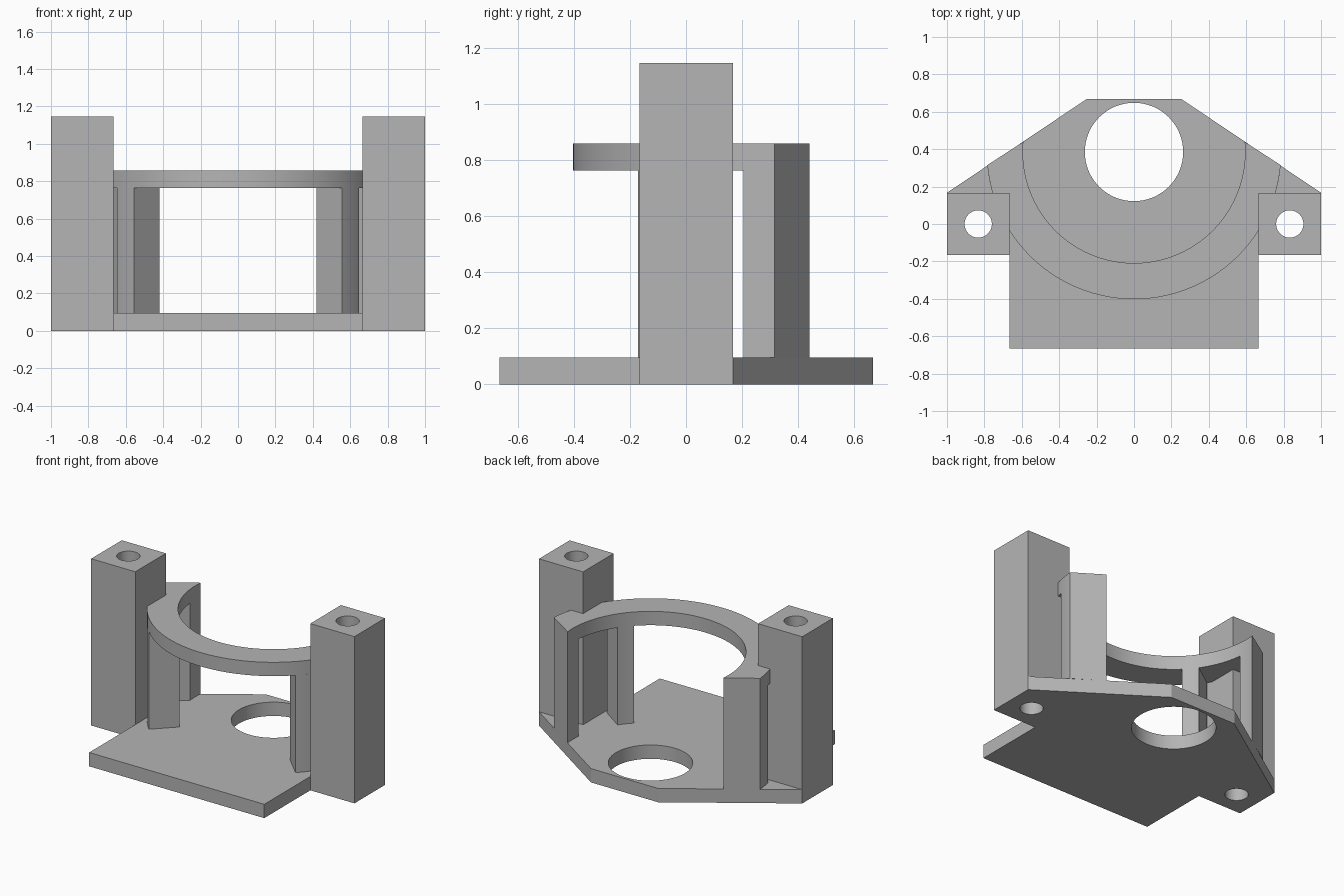
import bpy, bmesh
from math import cos, sin, radians

if "Cube" in bpy.data.objects:
    bpy.data.objects.remove(bpy.data.objects["Cube"], do_unlink=True)

grey = bpy.data.materials.new("plain_grey")
grey.use_nodes = True
grey.diffuse_color = (0.46, 0.46, 0.46, 1)
grey.node_tree.nodes["Principled BSDF"].inputs["Base Color"].default_value = (0.46, 0.46, 0.46, 1)

CY = 0.385                     # shared centre of ring and floor opening
R_OUT, R_IN = 0.787, 0.594
PLATE, RING_LOW, RING_TOP, POST_TOP = 0.095, 0.763, 0.858, 1.145


def arc(r, start, end, steps, cx=0.0, cy=CY):
    angles = [radians(start + (end - start) * i / steps) for i in range(steps + 1)]
    return [(cx + r * cos(a), cy + r * sin(a)) for a in angles]


def circle(r, cx, cy, steps=64):
    return arc(r, 0, 360, steps, cx, cy)[:-1]


def flip(points):
    return [(-x, y) for x, y in points]


def slab(name, loops, z0, z1):
    """Extrude flat outlines (inner loops become holes) from z0 to z1."""
    curve = bpy.data.curves.new(name, "CURVE")
    curve.dimensions = "2D"
    curve.fill_mode = "BOTH"
    curve.extrude = (z1 - z0) / 2
    for points in loops:
        spline = curve.splines.new("POLY")
        spline.points.add(len(points) - 1)
        for p, (x, y) in zip(spline.points, points):
            p.co = (x, y, 0, 1)
        spline.use_cyclic_u = True
    source = bpy.data.objects.new(name + "_outline", curve)
    bpy.context.scene.collection.objects.link(source)
    bpy.context.view_layer.update()
    graph = bpy.context.evaluated_depsgraph_get()
    mesh = bpy.data.meshes.new_from_object(source.evaluated_get(graph))
    bpy.data.objects.remove(source, do_unlink=True)

    bm = bmesh.new()
    bm.from_mesh(mesh)
    bmesh.ops.remove_doubles(bm, verts=bm.verts, dist=0.0002)
    bmesh.ops.recalc_face_normals(bm, faces=bm.faces)
    bmesh.ops.translate(bm, verts=bm.verts, vec=(0, 0, (z0 + z1) / 2))
    bm.to_mesh(mesh)
    bm.free()
    mesh.materials.clear()
    mesh.materials.append(grey)
    obj = bpy.data.objects.new(name, mesh)
    bpy.context.scene.collection.objects.link(obj)
    bpy.ops.object.select_all(action="DESELECT")
    obj.select_set(True)
    bpy.context.view_layer.objects.active = obj
    bpy.ops.object.shade_smooth_by_angle(angle=radians(30))
    return obj


# Floor plate with round opening and tapered back
half = [(0.665, -0.665), (0.665, 0.167), (1, 0.167), (0.255, 0.667)]
slab("base_plate", [half + flip(half)[::-1], circle(0.263, 0, CY)], 0, PLATE)

# Open ring, cut off along the tapered back
slab("ring", [arc(R_OUT, -5.1, -174.9, 72) + arc(R_IN, -185.3, 5.3, 72)], RING_LOW, RING_TOP)

# Posts with through holes, and the ring supports
post = [(0.665, -0.165), (1, -0.165), (1, 0.167), (0.665, 0.167)]
front = arc(R_OUT, -45, -34.8, 8) + arc(R_IN, -34.8, -45, 8)
back = arc(R_OUT, -13.2, -5.1, 8) + arc(R_IN, 5.3, -6, 8)
for side, turn in (("left", lambda p: p), ("right", flip)):
    slab(side + "_post", [turn(post), turn(circle(0.073, 0.833, 0, 48))], 0, POST_TOP)
    slab(side + "_front_support", [turn(front)], PLATE, RING_LOW)
    slab(side + "_back_support", [turn(back)], PLATE, RING_LOW)
